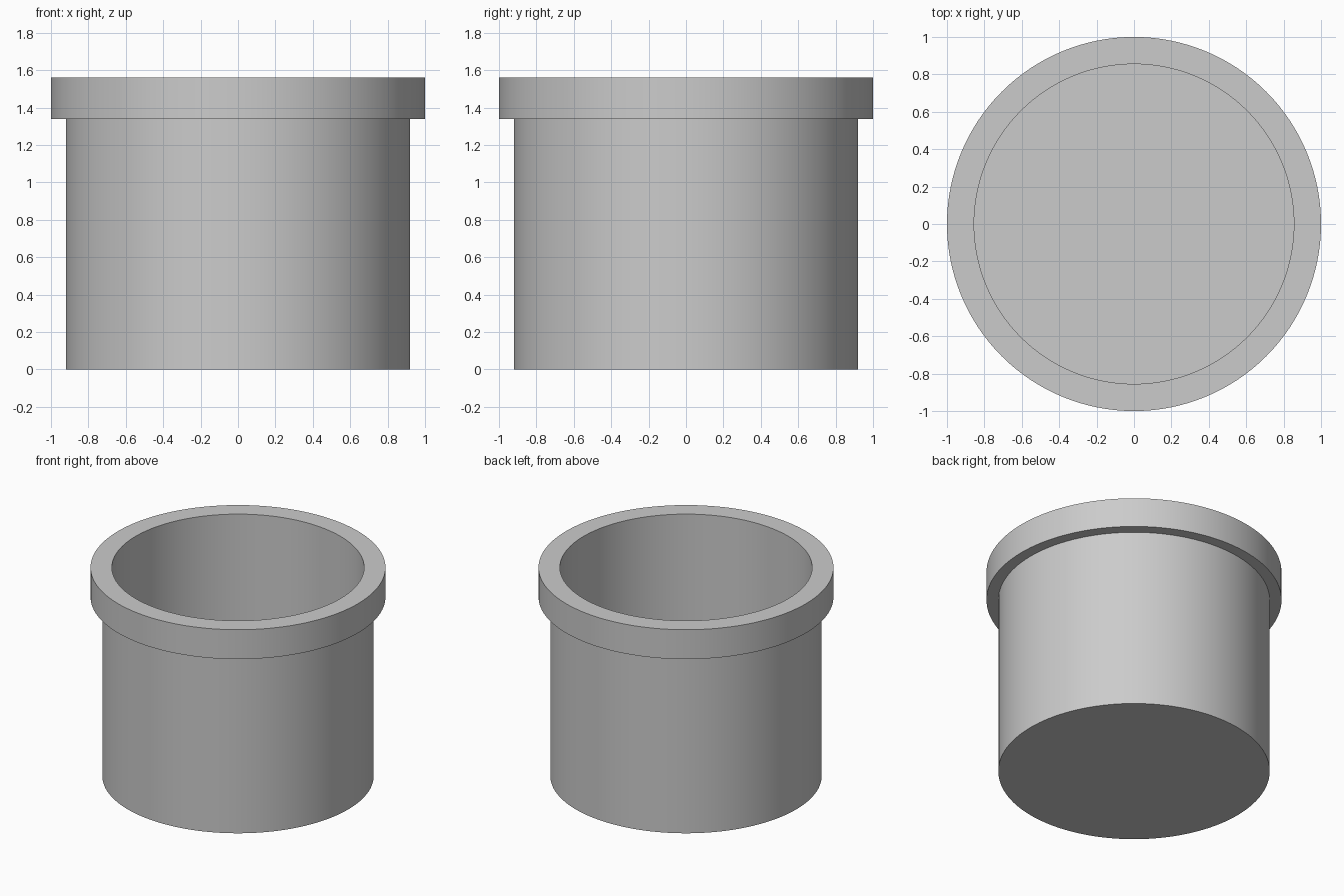
import bpy
import bmesh
import math

cube = bpy.data.objects.get("Cube")
if cube:
    bpy.data.objects.remove(cube, do_unlink=True)

SEGMENTS = 128
HEIGHT, RIM_BOTTOM, FLOOR = 1.56, 1.34, 0.07
RIM_R, WALL_R, INNER_R = 1.0, 0.92, 0.855

# Plain grey for the whole pot
grey = bpy.data.materials.new("plain_grey")
grey.use_nodes = True
colour = (0.6, 0.6, 0.6, 1)
grey.diffuse_color = colour
grey.node_tree.nodes["Principled BSDF"].inputs["Base Color"].default_value = colour


def lathe(name, profile):
    """Turn a profile of (radius, height) pairs into a capped solid."""
    bm = bmesh.new()
    rings = []
    for r, z in profile:
        angles = [2 * math.pi * i / SEGMENTS for i in range(SEGMENTS)]
        rings.append([bm.verts.new((r * math.cos(a), r * math.sin(a), z)) for a in angles])
    for low, high in zip(rings, rings[1:]):
        for i in range(SEGMENTS):
            j = (i + 1) % SEGMENTS
            bm.faces.new((low[i], low[j], high[j], high[i]))
    bm.faces.new(rings[0][::-1])
    bm.faces.new(rings[-1])
    bmesh.ops.recalc_face_normals(bm, faces=bm.faces)
    mesh = bpy.data.meshes.new(name)
    bm.to_mesh(mesh)
    bm.free()
    mesh.materials.append(grey)
    obj = bpy.data.objects.new(name, mesh)
    bpy.context.collection.objects.link(obj)
    return obj


# Outside wall, collar, bore and inside floor as one turned shape
pot = lathe("collared_pot", [
    (WALL_R, 0), (WALL_R, RIM_BOTTOM),
    (RIM_R, RIM_BOTTOM), (RIM_R, HEIGHT),
    (INNER_R, HEIGHT), (INNER_R, FLOOR),
])

# Smooth round walls with crisp corners
bpy.ops.object.select_all(action='DESELECT')
pot.select_set(True)
bpy.context.view_layer.objects.active = pot
bpy.ops.object.shade_smooth_by_angle(angle=math.radians(30))
